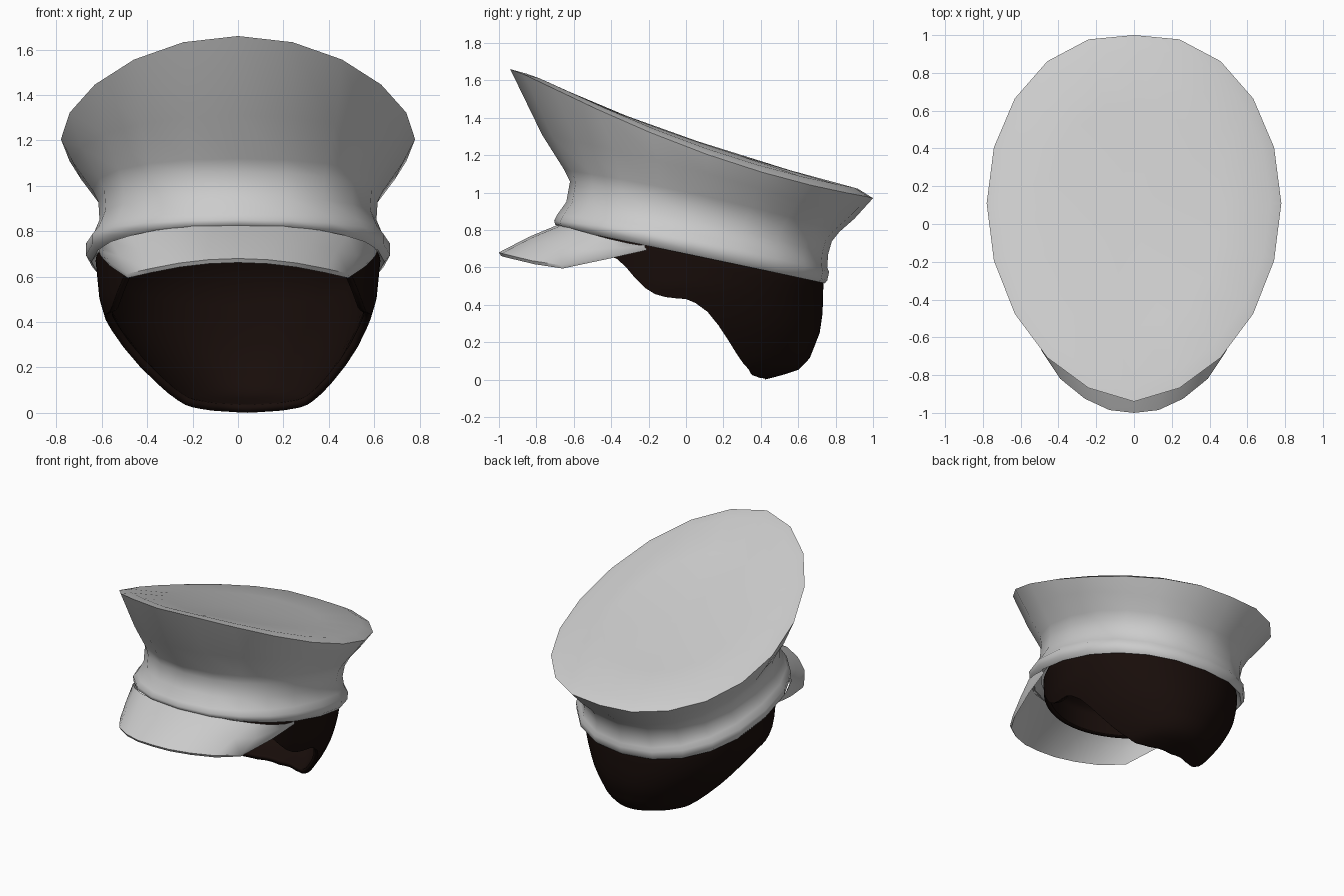
import bpy, bmesh
from math import sin, cos, pi, radians, copysign

if "Cube" in bpy.data.objects:
    bpy.data.objects.remove(bpy.data.objects["Cube"])


def lerp_table(table, v):
    for (a, b), (c, d) in zip(table, table[1:]):
        if v <= c:
            return b + (d - b) * max(0, (v - a) / (c - a))
    return table[-1][1]


def loft(name, rings, closed=True, tip=None, angle=40):
    """Skin equal-length rings of points; an optional tip closes the first ring."""
    bm = bmesh.new()
    vs = [[bm.verts.new(p) for p in r] for r in rings]
    n = len(vs[0])
    count = n if closed else n - 1
    for a, b in zip(vs, vs[1:]):
        for i in range(count):
            j = (i + 1) % n
            bm.faces.new((a[i], a[j], b[j], b[i]))
    if tip:
        c = bm.verts.new(tip)
        for i in range(n):
            bm.faces.new((c, vs[0][i], vs[0][(i + 1) % n]))
    bmesh.ops.recalc_face_normals(bm, faces=bm.faces)
    me = bpy.data.meshes.new(name)
    bm.to_mesh(me)
    bm.free()
    ob = bpy.data.objects.new(name, me)
    bpy.context.collection.objects.link(ob)
    bpy.ops.object.select_all(action='DESELECT')
    bpy.context.view_layer.objects.active = ob
    ob.select_set(True)
    bpy.ops.object.shade_smooth_by_angle(angle=radians(angle))
    return ob


def power(v, p):
    return copysign(abs(v) ** p, v)


def ring(yf, yb, w, zf, zb, zs, p=1.0, egg=0.0, n=20):
    """Tilted oval given by its front, back and side positions."""
    pts = []
    for i in range(n):
        a = 2 * pi * i / n
        s, t = power(sin(a), p), power(cos(a), p)
        z = zs + (zf - zb) / 2 * t + ((zf + zb) / 2 - zs) * t * t
        y = (yf + yb) / 2 - (yb - yf) / 2 * t + egg * abs(sin(a))
        pts.append((w * s, y, z))
    return pts


# Cap: domed crown, flared wall, waist and raised band with turned-in edge
loft("cap", [
    ring(-.55, .61, .47, 1.49, 1.10, 1.265, 1, .05),
    ring(-.85, .92, .72, 1.635, 1.02, 1.235, 1, .075),
    ring(-.94, 1.0, .78, 1.66, .97, 1.205, 1, .08),
    ring(-.77, .90, .725, 1.31, .86, 1.10, .98, .05),
    ring(-.65, .82, .64, 1.12, .79, .98, .93, .02),
    ring(-.62, .78, .615, 1.06, .74, .93, .9),
    ring(-.64, .76, .61, .95, .67, .85, .9),
    ring(-.69, .755, .64, .88, .60, .78, .9),
    ring(-.705, .765, .67, .85, .575, .745, .9),
    ring(-.70, .755, .67, .83, .53, .695, .9),
    ring(-.67, .742, .645, .81, .515, .665, .9),
    ring(-.62, .70, .60, .82, .57, .72, .9),
], tip=(0, .06, 1.275), angle=50)

# Visor: right half points, mirrored to the left
inner = [(0, -.68, .83), (.2, -.665, .825), (.36, -.60, .805), (.48, -.51, .78),
         (.56, -.42, .755), (.60, -.31, .73), (.61, -.22, .715)]
outer = [(0, -1.0, .68), (.13, -.985, .675), (.26, -.925, .66), (.39, -.82, .635),
         (.49, -.67, .612), (.57, -.42, .665), (.612, -.22, .71)]


def mirrored(pts):
    return [(-x, y, z) for x, y, z in pts[:0:-1]] + pts


middle = [tuple((p + q) / 2 + d for p, q, d in zip(a, b, (0, 0, .008)))
          for a, b in zip(inner, outer)]
visor_top = [mirrored(r) for r in (inner, middle, outer)]
visor_low = [[(x * .99, y + .01, z - .018) for x, y, z in r] for r in visor_top[::-1]]
loft("visor", visor_top + visor_low, closed=False)

# Hair: head-shaped shell with fringe and sideburns, tucked in at the nape
width = [(0, .24), (.03, .32), (.1, .385), (.2, .465), (.3, .53), (.4, .58),
         (.5, .61), (.7, .63)]
back = [(0, .42), (.02, .50), (.05, .6), (.11, .66), (.25, .715), (.35, .73), (.52, .735)]
hem = [(0, .675), (46, .665), (52, .64), (60, .54), (68, .46), (77, .435), (86, .435),
       (94, .385), (103, .24), (110, .13), (118, .06), (128, .025), (145, .01), (180, .0)]
N, CY = 72, .05


def hair_point(a, z, k=1.0):
    p = 1.06 if cos(a) > 0 else .96
    s, t = power(sin(a), p), power(cos(a), p)
    depth = .67 if t > 0 else lerp_table(back, z) - CY
    lean = .04 * max(0, .4 - z) / .4
    return [k * (lerp_table(width, z) * s + lean), CY - k * depth * t]


def rim_height(a):
    return .67 + .14 * cos(a)


rows = []
for k in range(1, 5):                      # scalp dome hidden in the cap
    u = k / 5 * pi / 2
    row = []
    for i in range(N):
        a = 2 * pi * i / N
        zr = rim_height(a)
        row.append((*hair_point(a, zr, sin(u)), zr + (.97 - zr) * cos(u)))
    rows.append(row)
for k in range(15):                        # sides and nape down to the hem
    row = []
    for i in range(N):
        a = 2 * pi * i / N
        # average over neighbouring angles for a soft, rounded hem
        low = sum(lerp_table(hem, abs((360 * i / N + d + 180) % 360 - 180))
                  for d in (-3, 0, 3)) / 3
        zr = rim_height(a)
        z = zr + (low - zr) * sin(k / 14 * pi / 2)
        row.append((*hair_point(a, z), z))
    rows.append(row)
hair = loft("hair", rows, tip=(0, CY, .97), angle=60)
shell = hair.modifiers.new("thickness", 'SOLIDIFY')
shell.thickness = .035
shell.offset = -1
brown = bpy.data.materials.new("dark_brown")
brown.diffuse_color = (.009, .004, .003, 1)
brown.use_nodes = True
brown.node_tree.nodes["Principled BSDF"].inputs["Base Color"].default_value = brown.diffuse_color
hair.data.materials.append(brown)
